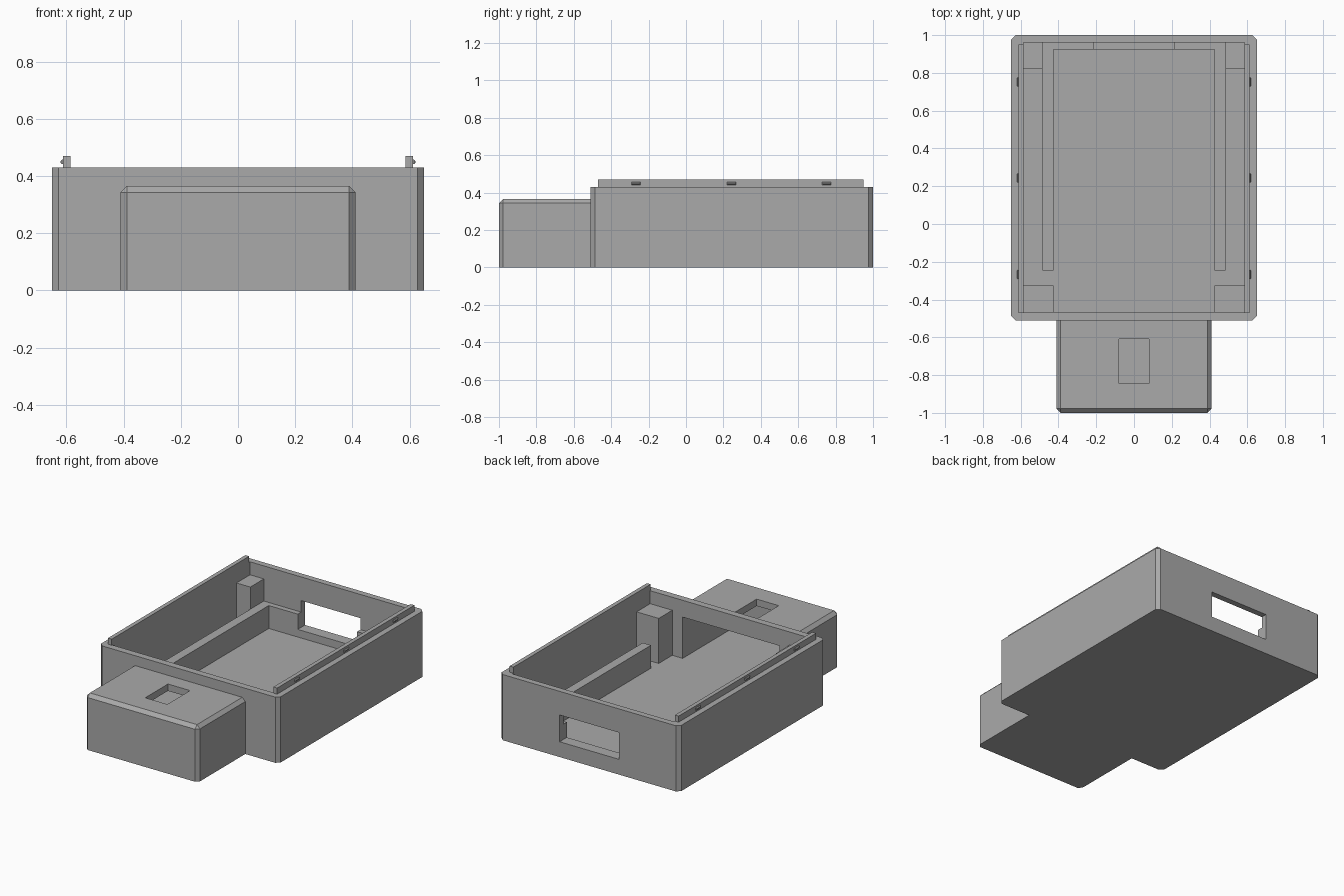
import bpy, bmesh

cube = bpy.data.objects.get("Cube")
if cube:
    bpy.data.objects.remove(cube, do_unlink=True)

grey = bpy.data.materials.new("plain grey")
grey.use_nodes = True
grey.diffuse_color = (0.4, 0.4, 0.4, 1)
grey.node_tree.nodes["Principled BSDF"].inputs["Base Color"].default_value = grey.diffuse_color


def box(name, x, y, z, chamfer=0, edge_rule=None):
    """Box between (min, max) pairs; edges chosen by edge_rule(midpoint, direction) are chamfered."""
    bm = bmesh.new()
    bmesh.ops.create_cube(bm, size=1)
    for v in bm.verts:
        v.co = [r[0] if c < 0 else r[1] for c, r in zip(v.co, (x, y, z))]
    if chamfer:
        picked = [e for e in bm.edges
                  if edge_rule((e.verts[0].co + e.verts[1].co) / 2, e.verts[1].co - e.verts[0].co)]
        bmesh.ops.bevel(bm, geom=picked, offset=chamfer, segments=1, affect='EDGES')
    mesh = bpy.data.meshes.new(name)
    bm.to_mesh(mesh)
    bm.free()
    mesh.materials.append(grey)
    obj = bpy.data.objects.new(name, mesh)
    bpy.context.collection.objects.link(obj)
    return obj


def combine(target, other, operation):
    mod = target.modifiers.new(operation.lower(), 'BOOLEAN')
    mod.operation, mod.solver, mod.object = operation, 'EXACT', other
    bpy.context.view_layer.objects.active = target
    bpy.ops.object.modifier_apply(modifier=mod.name)
    bpy.data.objects.remove(other, do_unlink=True)


FLOOR, INNER_X, INNER_BACK, INNER_FRONT = 0.05, 0.585, 0.96, -0.465
RIB_TOP, WINDOW_X, SILL = 0.2, 0.215, 0.1

# Case shell: main box joined to the lower front hood
shell = box("case_shell", (-0.65, 0.65), (-0.51, 1), (0, 0.43), 0.023,
            lambda mid, d: abs(d.z) > 0.1)
hood = box("front_hood", (-0.41, 0.41), (-1, -0.49), (0, 0.365), 0.022,
           lambda mid, d: (abs(d.z) > 0.1 and mid.y < -0.9)
           or (mid.z > 0.3 and mid.y < -0.6))
combine(shell, hood, 'UNION')

# Hollows and openings
for cutter in (
    box("main_cavity", (-INNER_X, INNER_X), (INNER_FRONT, INNER_BACK), (FLOOR, 0.6)),
    box("hood_cavity", (-0.35, 0.35), (-0.95, -0.4), (FLOOR, 0.32)),
    box("hood_hole", (-0.08, 0.08), (-0.845, -0.61), (0.2, 0.6)),
    box("back_window", (-WINDOW_X, WINDOW_X), (0.9, 1.1), (SILL, 0.275)),
):
    combine(shell, cutter, 'DIFFERENCE')

# Low rib under the back window
box("window_rib", (-WINDOW_X, WINDOW_X), (0.925, INNER_BACK), (FLOOR, SILL))

for side, s in (("left", 1), ("right", -1)):
    def mirrored(name, x, y, z, **kw):
        return box(f"{side}_{name}", sorted((s * x[0], s * x[1])), y, z, **kw)

    # Inner ribs and corner posts
    mirrored("side_rib", (0.425, 0.485), (-0.245, INNER_BACK), (FLOOR, RIB_TOP))
    mirrored("back_rib", (WINDOW_X, 0.425), (0.925, INNER_BACK), (FLOOR, RIB_TOP))
    mirrored("back_post", (0.485, INNER_X), (0.82, INNER_BACK), (FLOOR, 0.345))
    mirrored("front_post", (0.425, INNER_X), (INNER_FRONT, -0.325), (FLOOR, 0.345))

    # Top rail with snap nubs
    mirrored("top_rail", (INNER_X, 0.612), (-0.47, 0.95), (0.43, 0.47))
    for i, y in enumerate((-0.268, 0.243, 0.752)):
        mirrored(f"snap_nub_{i + 1}", (0.605, 0.62), (y - 0.024, y + 0.024), (0.441, 0.457),
                 chamfer=0.005, edge_rule=lambda mid, d: abs(mid.x) > 0.619)
